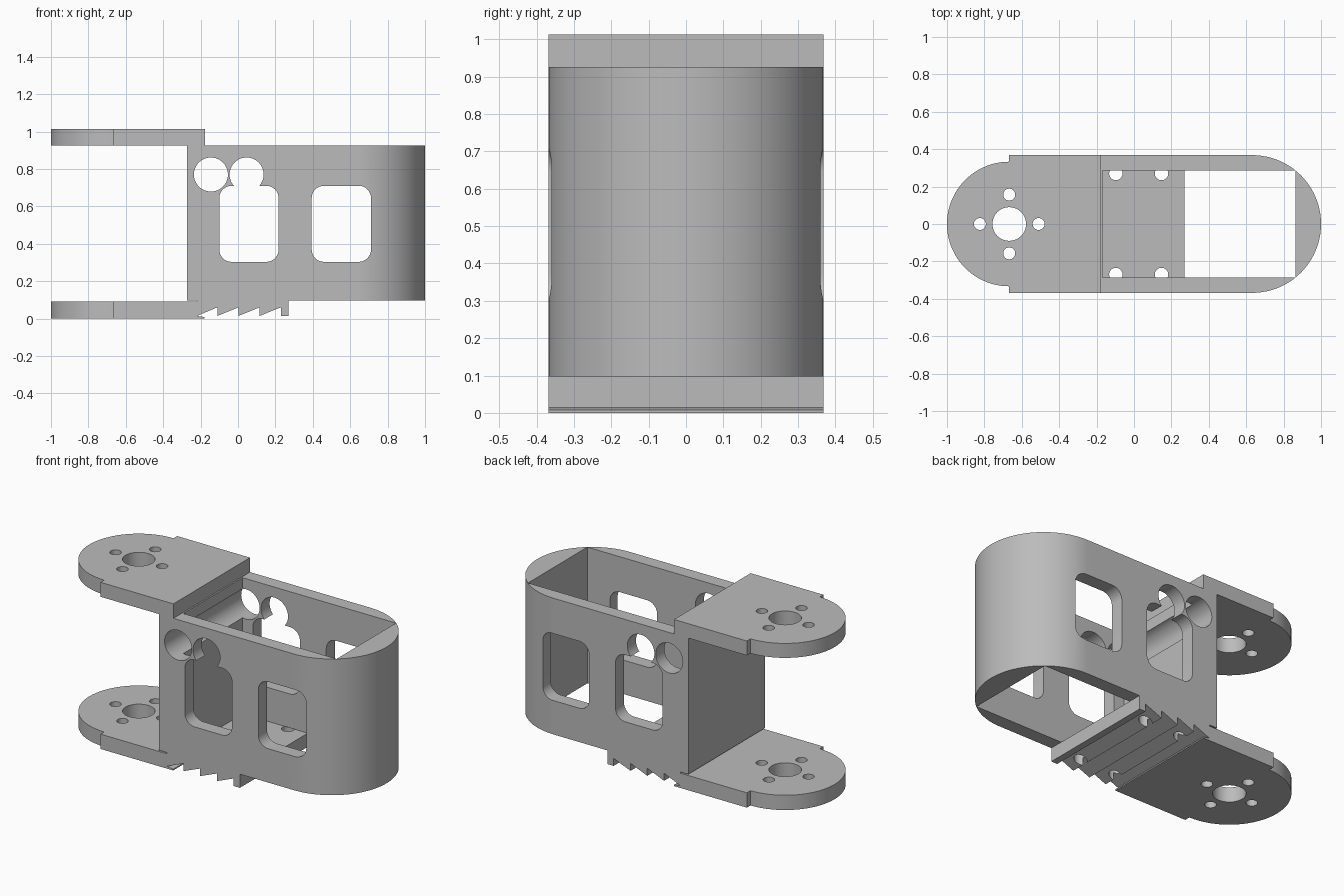
import bpy
import bmesh
from math import cos, sin, pi, radians

old = bpy.data.objects.get("Cube")
if old:
    bpy.data.objects.remove(old)

grey = bpy.data.materials.new("plain grey")
grey.use_nodes = True
COLOUR = (0.5, 0.5, 0.5, 1)
grey.diffuse_color = COLOUR
grey.node_tree.nodes["Principled BSDF"].inputs["Base Color"].default_value = COLOUR

HALF = 0.368            # half width of the bracket
BASE, RIM = 0.097, 0.925  # bottom and top of the body


def arc(cx, cy, r, start=0, end=360, n=48):
    """Points along an arc; a full turn leaves out the repeated point."""
    count = n if end - start == 360 else n + 1
    angles = [radians(start + (end - start) * i / n) for i in range(count)]
    return [(cx + r * cos(a), cy + r * sin(a)) for a in angles]


def rounded_rect(x0, x1, y0, y1, r):
    return (arc(x1 - r, y1 - r, r, 0, 90, 8) + arc(x0 + r, y1 - r, r, 90, 180, 8)
            + arc(x0 + r, y0 + r, r, 180, 270, 8) + arc(x1 - r, y0 + r, r, 270, 360 - 0.01, 8))


def prism(name, outline, low, high, axis="z"):
    """Extrude a flat outline along z, or an x-z outline along y."""
    bm = bmesh.new()
    place = (lambda u, v: (u, v, low)) if axis == "z" else (lambda u, v: (u, low, v))
    face = bm.faces.new([bm.verts.new(place(u, v)) for u, v in outline])
    new = bmesh.ops.extrude_face_region(bm, geom=[face])["geom"]
    step = (0, 0, high - low) if axis == "z" else (0, high - low, 0)
    bmesh.ops.translate(bm, vec=step, verts=[g for g in new if isinstance(g, bmesh.types.BMVert)])
    bmesh.ops.recalc_face_normals(bm, faces=bm.faces)
    mesh = bpy.data.meshes.new(name)
    bm.to_mesh(mesh)
    bm.free()
    mesh.materials.append(grey)
    obj = bpy.data.objects.new(name, mesh)
    bpy.context.collection.objects.link(obj)
    return obj


def activate(obj):
    bpy.ops.object.select_all(action="DESELECT")
    obj.select_set(True)
    bpy.context.view_layer.objects.active = obj


def cut(obj, outline, axis="z"):
    """Cut a straight opening all the way through a part."""
    cutter = prism("cutter", outline, -2, 2, axis)
    cutter.hide_render = True
    mod = obj.modifiers.new("opening", "BOOLEAN")
    mod.operation, mod.solver, mod.object = "DIFFERENCE", "EXACT", cutter
    activate(obj)
    bpy.ops.object.modifier_apply(modifier=mod.name)
    bpy.data.objects.remove(cutter)


# Body: a round-ended shell with an open rectangular well
body = prism("body", [(-0.273, HALF), (-0.273, -HALF)] + arc(1 - HALF, 0, HALF, -90, 90, 64), BASE, RIM)
cut(body, [(-0.168, -0.285), (0.863, -0.285), (0.863, 0.285), (-0.168, 0.285)])

# Side windows and cable holes, straight through both walls
for left in (-0.1, 0.394):
    cut(body, rounded_rect(left, left + 0.317, 0.303, 0.71, 0.066), "y")
for x in (-0.145, 0.046):
    cut(body, arc(x, 0.77, 0.091), "y")

# Toothed floor under the body
profile = [(-0.273, 0), (-0.178, 0), (-0.178, 0.008), (-0.22, 0.014)]
for x in (-0.11, 0.003, 0.116, 0.229):
    profile += [(x, 0.06), (x, 0.014)]
profile += [(0.27, 0.014), (0.27, BASE), (-0.22, BASE), (-0.22, 0.09), (-0.273, 0.09)]
floor = prism("toothed_floor", profile, -HALF, HALF, "y")
for x in (-0.097, 0.147):
    for y in (-0.27, 0.27):
        cut(floor, arc(x, y, 0.036, n=24))


# Round-ended arms with a hub hole and four screw holes
def arm(name, end, low, high):
    pivot = -0.667
    outline = arc(pivot, 0, 0.333, 90, 270, 64)
    outline += [(pivot, -HALF), (end, -HALF), (end, HALF), (pivot, HALF)]
    obj = prism(name, outline, low, high)
    cut(obj, arc(pivot, 0, 0.09))
    for i in range(4):
        cut(obj, arc(pivot + 0.157 * cos(i * pi / 2), 0.157 * sin(i * pi / 2), 0.032, n=24))
    return obj


upper_arm = arm("upper_arm", -0.177, RIM, 1.013)
lower_arm = arm("lower_arm", -0.273, 0, 0.09)

for part in (body, floor, upper_arm, lower_arm):
    activate(part)
    bpy.ops.object.shade_smooth_by_angle(angle=radians(30))
